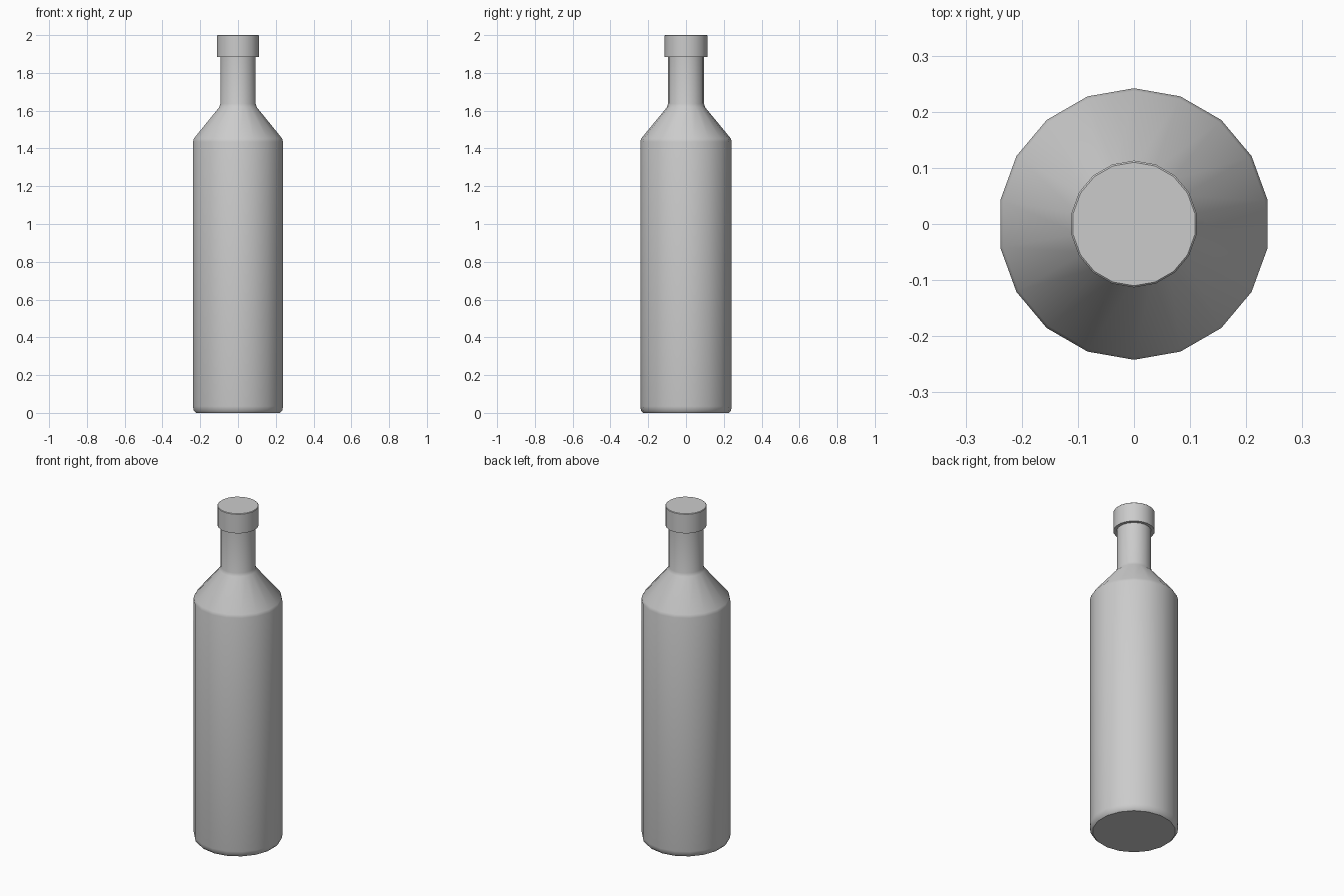
import bpy
import bmesh
from math import sin, cos, pi, radians

if "Cube" in bpy.data.objects:
    bpy.data.objects.remove(bpy.data.objects["Cube"])

SIDES = 18


def lathe(name, profile):
    """Closed turned solid from (radius, height) points, bottom to top."""
    bm = bmesh.new()
    rings = []
    for r, z in profile:
        angles = [pi / 2 + 2 * pi * i / SIDES for i in range(SIDES)]
        rings.append([bm.verts.new((r * cos(a), r * sin(a), z)) for a in angles])
    for low, high in zip(rings, rings[1:]):
        for i in range(SIDES):
            j = (i + 1) % SIDES
            bm.faces.new((low[i], low[j], high[j], high[i]))
    bm.faces.new(rings[0][::-1])
    bm.faces.new(rings[-1])
    mesh = bpy.data.meshes.new(name)
    bm.to_mesh(mesh)
    bm.free()
    obj = bpy.data.objects.new(name, mesh)
    bpy.context.collection.objects.link(obj)
    bpy.ops.object.select_all(action='DESELECT')
    obj.select_set(True)
    bpy.context.view_layer.objects.active = obj
    bpy.ops.object.shade_smooth_by_angle(angle=radians(40))
    return obj


# Glass body: chamfered foot, straight wall, sloped shoulder, neck
lathe("bottle_body", [
    (0.226, 0.0), (0.238, 0.012), (0.242, 0.035),
    (0.242, 1.435), (0.237, 1.453),
    (0.101, 1.618), (0.095, 1.637), (0.095, 1.89),
])

# Cap: wider short cylinder with a tiny softened top edge
lathe("bottle_cap", [
    (0.113, 1.883), (0.113, 1.997), (0.110, 2.0),
])
